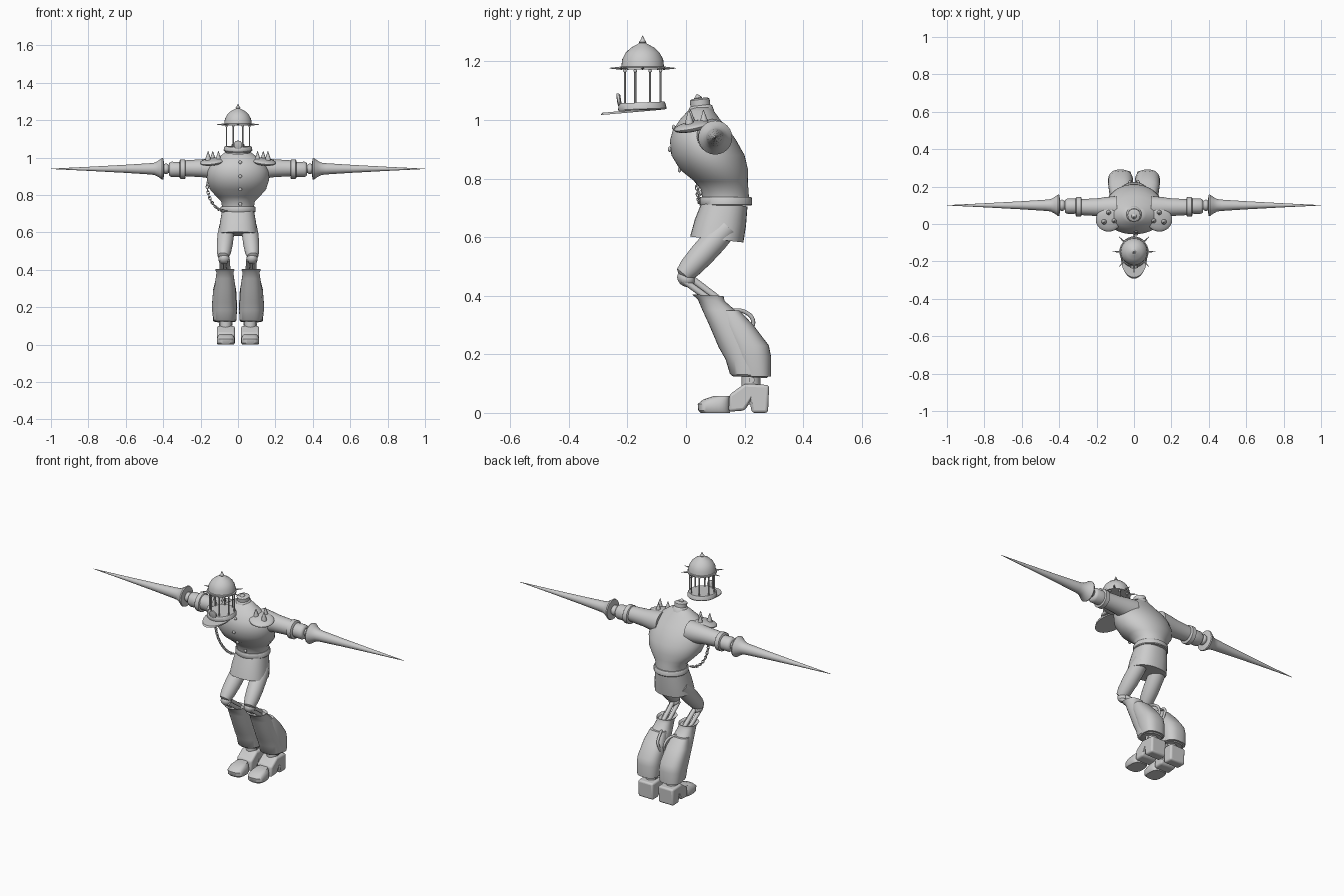
import bpy, bmesh, math
from math import sin, cos, pi
from mathutils import Vector, Matrix

cube = bpy.data.objects.get("Cube")
if cube:
    bpy.data.objects.remove(cube)

grey = bpy.data.materials.new("plain grey")
grey.use_nodes = True
grey.diffuse_color = (0.6, 0.6, 0.6, 1)
grey.node_tree.nodes["Principled BSDF"].inputs["Base Color"].default_value = (0.6, 0.6, 0.6, 1)


def finish(name, bm, angle=40):
    bmesh.ops.recalc_face_normals(bm, faces=bm.faces)
    mesh = bpy.data.meshes.new(name)
    bm.to_mesh(mesh)
    bm.free()
    mesh.materials.append(grey)
    ob = bpy.data.objects.new(name, mesh)
    bpy.context.collection.objects.link(ob)
    bpy.ops.object.select_all(action="DESELECT")
    ob.select_set(True)
    bpy.context.view_layer.objects.active = ob
    bpy.ops.object.shade_smooth_by_angle(angle=math.radians(angle))
    return ob


def skin(name, rings, angle=40):
    """Skin a list of point rings and cap both ends."""
    bm = bmesh.new()
    rows = [[bm.verts.new(p) for p in ring] for ring in rings]
    n = len(rows[0])
    for a, b in zip(rows, rows[1:]):
        for i in range(n):
            j = (i + 1) % n
            bm.faces.new((a[i], a[j], b[j], b[i]))
    bm.faces.new(rows[0])
    bm.faces.new(rows[-1])
    return finish(name, bm, angle)


def stack(name, sections, x=0, power=1.0, n=32, tilt=0):
    """Horizontal oval sections given as (z, front y, back y, half width)."""
    def bend(v):
        return math.copysign(abs(v) ** power, v)
    rings = []
    for z, y0, y1, rx in sections:
        ring = []
        for i in range(n):
            c, s = bend(cos(2 * pi * i / n)), bend(sin(2 * pi * i / n))
            ring.append((x + rx * c, (y0 + y1) / 2 + (y1 - y0) / 2 * s, z + tilt * s))
        rings.append(ring)
    return skin(name, rings)


def spin(name, start, direction, profile, n=24):
    """Turned part: profile of (distance along direction, radius)."""
    rot = Vector(direction).to_track_quat("Z", "Y")
    o = Vector(start)
    return skin(name, [[o + rot @ Vector((r * cos(2 * pi * i / n), r * sin(2 * pi * i / n), d))
                        for i in range(n)] for d, r in profile])


def tube(name, a, b, r0, r1=None, n=16):
    d = Vector(b) - Vector(a)
    return spin(name, a, d, [(0, r0), (d.length, r0 if r1 is None else r1)], n)


def ball(name, at, size, tilt_x=0, tilt_y=0):
    bm = bmesh.new()
    m = (Matrix.Translation(at) @ Matrix.Rotation(tilt_y, 4, "Y")
         @ Matrix.Rotation(tilt_x, 4, "X") @ Matrix.Diagonal((*size, 1)))
    bmesh.ops.create_uvsphere(bm, u_segments=24, v_segments=14, radius=1, matrix=m)
    return finish(name, bm)


def side_block(name, x, half, outline, bevel):
    """Side outline of (y, z) extruded across x with rounded edges."""
    bm = bmesh.new()
    f = bm.faces.new([bm.verts.new((x - half, y, z)) for y, z in outline])
    new = bmesh.ops.extrude_face_region(bm, geom=[f])["geom"]
    bmesh.ops.translate(bm, vec=(2 * half, 0, 0),
                        verts=[v for v in new if isinstance(v, bmesh.types.BMVert)])
    ob = finish(name, bm)
    mod = ob.modifiers.new("rounding", "BEVEL")
    mod.width, mod.segments = bevel, 3
    return ob


def cable(name, points, radius):
    cu = bpy.data.curves.new(name, "CURVE")
    cu.dimensions = "3D"
    cu.bevel_depth = radius
    cu.bevel_resolution = 3
    sp = cu.splines.new("BEZIER")
    sp.bezier_points.add(len(points) - 1)
    for bp, p in zip(sp.bezier_points, points):
        bp.co = p
        bp.handle_left_type = bp.handle_right_type = "AUTO"
    cu.materials.append(grey)
    bpy.context.collection.objects.link(bpy.data.objects.new(name, cu))


# Floating birdcage head
HY = -0.148
UP = (0, 0, 1)
spin("cage_dome", (0, HY, 1.172), UP,
     [(0, .078), (.008, .078), (.01, .073), (.035, .07), (.058, .058), (.075, .04), (.087, .018), (.092, .01)], 32)
spin("dome_finial", (0, HY, 1.258), UP, [(0, .008), (.008, .013), (.016, .007), (.03, .001)], 12)
for i in range(8):
    a = 2 * pi * (i + .5) / 8
    d = Vector((sin(a), cos(a), 0))
    c = Vector((0, HY, 0))
    tube("cage_bar", c + d * .066 + Vector((0, 0, 1.05)), c + d * .066 + Vector((0, 0, 1.175)), .0035, n=8)
    ball("bar_rivet", c + d * .066 + Vector((0, 0, 1.168)), (.006, .006, .006))
    a = 2 * pi * i / 8
    d = Vector((sin(a), cos(a), 0))
    tube("rim_spike", c + d * .07 + Vector((0, 0, 1.177)), c + d * .114 + Vector((0, 0, 1.177)), .006, .001, 8)
stack("cage_base", [(1.034, -.23, -.068, .073), (1.038, -.232, -.066, .077),
                    (1.054, -.23, -.07, .075), (1.06, -.226, -.073, .07)], tilt=.003)
stack("jaw_plate", [(1.026, -.292, -.085, .066), (1.034, -.285, -.08, .07)], tilt=.009)
spin("jaw_disc", (0, -.236, 1.068), (0, 1, .15), [(0, .012), (.002, .022), (.01, .022), (.014, .015)])

# Torso, neck, belt and skirt
stack("torso", [(.735, .055, .215, .085), (.765, .05, .213, .09), (.79, .03, .211, .115),
                (.83, -.02, .212, .15), (.88, -.05, .2, .166), (.93, -.055, .172, .164),
                (.965, -.045, .148, .145), (1.0, -.022, .118, .108), (1.03, .005, .096, .066),
                (1.042, .02, .086, .045)], n=48)
spin("neck", (0, .052, 1.025), (0, -.12, 1), [(0, .045), (.02, .04), (.025, .034), (.045, .034), (.05, .025)])
spin("neck_spike", (0, .042, 1.07), (0, -.25, 1), [(0, .014), (.006, .014), (.018, .003)], 12)
spin("belt", (0, 0, 0), UP, [(0, .001), (.001, .001)], 3).hide_render = True
bpy.data.objects.remove(bpy.data.objects["belt"])
stack("belt", [(.708, .05, .222, .09), (.712, .047, .226, .094), (.732, .047, .226, .094), (.738, .05, .222, .09)])
stack("skirt", [(.592, .014, .196, .104), (.65, .03, .205, .097), (.715, .056, .21, .086)], power=.85, tilt=-.01)
for z, y in ((.975, -.042), (.9, -.056), (.83, -.022), (.752, .05)):
    ball("chest_button", (.012, y, z), (.009, .006, .009))

# Hanging chain at the right hip
links = 15
for i in range(links):
    t = i / (links - 1)
    a = pi * (1 + .5 * t)
    p = Vector((-.07 + .095 * cos(a), .03 + .02 * t, .86 + .145 * sin(a)))
    tangent = Vector((-.095 * sin(a), 0, .145 * cos(a)))
    rot = tangent.to_track_quat("X", "Y" if i % 2 else "Z").to_matrix().to_4x4()
    bpy.ops.mesh.primitive_torus_add(major_radius=.009, minor_radius=.0025, major_segments=12, minor_segments=6)
    link = bpy.context.object
    link.name = "chain_link"
    link.data.materials.append(grey)
    bpy.ops.object.shade_smooth()
    link.matrix_world = Matrix.Translation(p) @ rot @ Matrix.Diagonal((1.2, .75, 1, 1))

for s, side in ((-1, "right"), (1, "left")):
    # Arm ending in a long lance
    out = (s, 0, 0)
    spin(side + "_upper_arm", (s * .09, .09, .943), out, [(0, .06), (.06, .054), (.1, .048), (.2, .042)])
    spin(side + "_arm_cuff", (s * .28, .092, .938), out, [(0, .046), (.004, .052), (.028, .052), (.032, .046)])
    spin(side + "_elbow_sleeve", (s * .31, .095, .937), out, [(0, .04), (.045, .041), (.056, .036), (.06, .028)])
    tube(side + "_wrist_rod", (s * .36, .097, .938), (s * .42, .1, .94), .02)
    ball(side + "_wrist_joint", (s * .385, .1, .94), (.022, .03, .028))
    spin(side + "_lance", (s * .395, .1, .94), out,
         [(0, .03), (.004, .056), (.01, .058), (.03, .044), (.05, .033), (.075, .03), (.2, .022), (.4, .011), (.605, .001)])

    # Spiked shoulder pad
    ball(side + "_shoulder_pad", (s * .137, .022, .978), (.068, .064, .017), .2, s * .12)
    for x, y in ((.16, .012), (.105, .018), (.135, .062)):
        spin(side + "_shoulder_spike", (s * x, y, .982), (0, -.05, 1), [(0, .015), (.016, .013), (.053, .001)], 12)

    # Thigh and open knee strut
    spin(side + "_thigh", (s * .06, .14, .635), (s * .018, -.145, -.16),
         [(0, .04), (.06, .044), (.13, .043), (.19, .038), (.222, .03), (.232, .012)])
    ball(side + "_knee", (s * .075, .0, .458), (.03, .032, .026), -.6)
    for dx in (-.018, .018):
        tube(side + "_knee_strut", (s * .072 + dx, -.012, .455), (s * .068 + dx, .105, .37), .011)
    tube(side + "_knee_piston", (s * .072, .01, .465), (s * .068, .115, .385), .012)

    # Flared shin with collar, back plate edge and hose
    stack(side + "_shin", [(.122, .16, .275, .054), (.13, .15, .284, .062), (.18, .135, .288, .064),
                           (.22, .112, .282, .062), (.3, .078, .222, .057), (.35, .055, .172, .05),
                           (.385, .04, .132, .045), (.402, .02, .128, .052), (.392, .034, .12, .042)],
          x=s * .07, power=.85, tilt=-.003)
    stack(side + "_calf_plate", [(.124, .19, .29, .06), (.19, .165, .291, .067), (.23, .15, .283, .066),
                                 (.3, .122, .23, .06), (.35, .115, .182, .047)], x=s * .072, power=.8)
    cable(side + "_calf_hose", [(s * .05, .15, .35), (s * .03, .2, .345), (s * .022, .228, .318),
                                (s * .016, .222, .28), (s * .02, .2, .23)], .007)

    # Ankle and heeled boot
    tube(side + "_ankle", (s * .066, .222, .08), (s * .066, .222, .13), .032)
    tube(side + "_ankle_pin", (s * .03, .225, .112), (s * .102, .225, .112), .01)
    side_block(side + "_boot_heel", s * .065, .048,
               [(.145, .004), (.2, .008), (.218, .035), (.225, .0), (.28, .0), (.284, .095), (.2, .1), (.148, .062)], .01)
    stack(side + "_boot_toe", [(0, .05, .15, .042), (.008, .042, .15, .048), (.03, .04, .15, .048),
                               (.045, .058, .15, .043), (.058, .095, .15, .032)], x=s * .065, power=.7)
